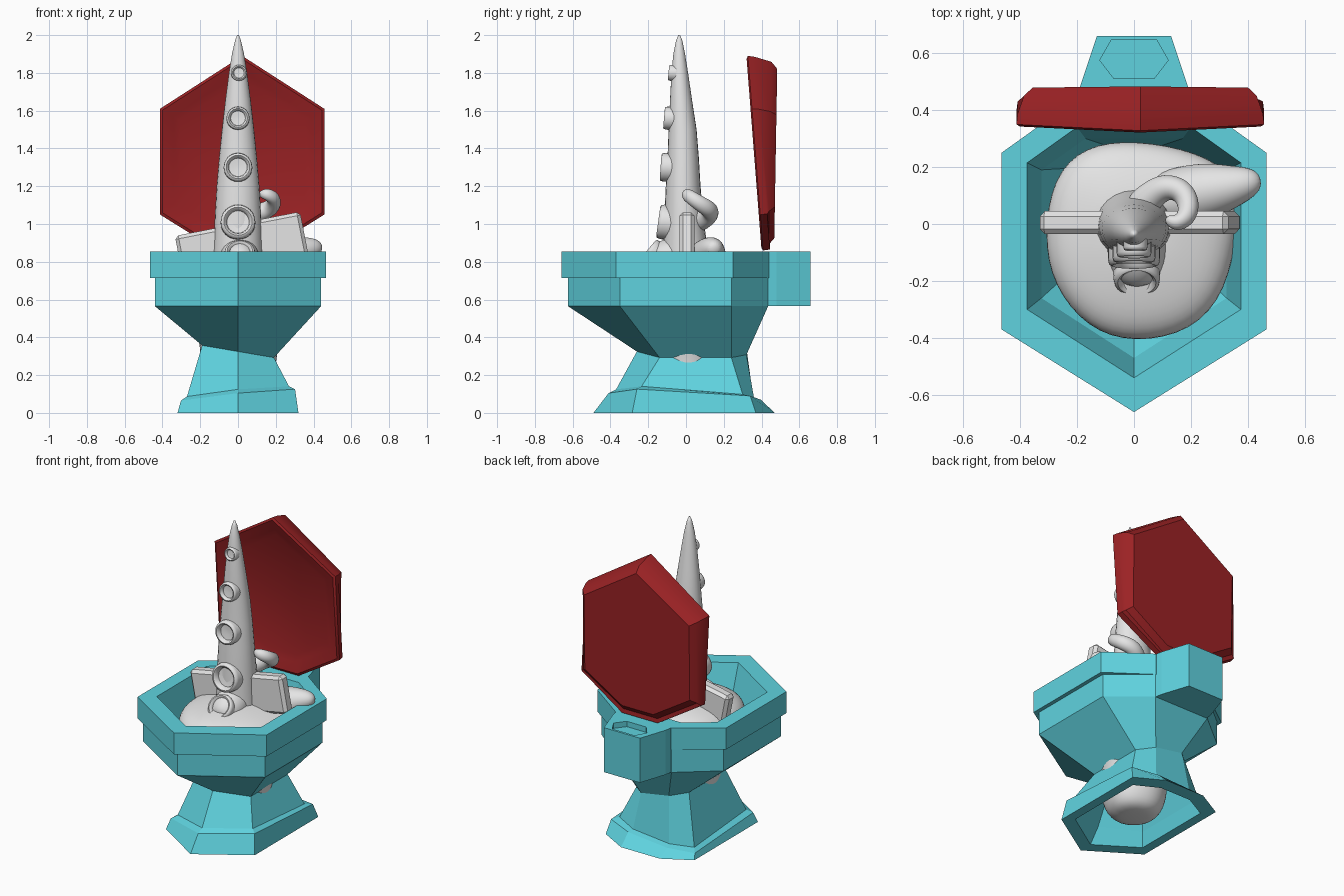
import bpy, bmesh, math
from mathutils import Vector, Matrix

cube = bpy.data.objects.get("Cube")
if cube:
    bpy.data.objects.remove(cube)


def material(name, rgb):
    m = bpy.data.materials.new(name)
    m.use_nodes = True
    m.diffuse_color = (*rgb, 1)
    m.node_tree.nodes["Principled BSDF"].inputs["Base Color"].default_value = (*rgb, 1)
    return m


TEAL = material("teal ceramic", (0.115, 0.65, 0.74))
RED = material("dark red", (0.33, 0.016, 0.018))
GREY = material("pale grey", (0.78, 0.78, 0.78))


def finish(bm, name, mat, smooth=None, subsurf=0):
    bmesh.ops.recalc_face_normals(bm, faces=bm.faces)
    mesh = bpy.data.meshes.new(name)
    bm.to_mesh(mesh)
    bm.free()
    mesh.materials.append(mat)
    ob = bpy.data.objects.new(name, mesh)
    bpy.context.collection.objects.link(ob)
    if subsurf:
        mod = ob.modifiers.new("smooth", "SUBSURF")
        mod.levels = mod.render_levels = subsurf
    if smooth:
        bpy.ops.object.select_all(action="DESELECT")
        ob.select_set(True)
        bpy.context.view_layer.objects.active = ob
        bpy.ops.object.shade_smooth_by_angle(angle=math.radians(smooth))
    return ob


def loft(name, loops, mat, closed=False, **kw):
    """Skin equal-length loops; cap the ends or join last to first."""
    bm = bmesh.new()
    rows = [[bm.verts.new(p) for p in loop] for loop in loops]
    pairs = list(zip(rows, rows[1:])) + ([(rows[-1], rows[0])] if closed else [])
    n = len(rows[0])
    for a, b in pairs:
        for i in range(n):
            j = (i + 1) % n
            bm.faces.new((a[i], a[j], b[j], b[i]))
    if not closed:
        bm.faces.new(rows[0])
        bm.faces.new(rows[-1])
    return finish(bm, name, mat, **kw)


def hexring(front, side, yf, yb, bx, back, z, tilt=0.0, dip=0.0):
    """Pointed-front, blunt-back outline; z may lean sideways and fore-aft."""
    half = [(side, yf), (side, yb), (bx, back)]
    pts = [(0, front)] + half + [(-x, y) for x, y in reversed(half)]
    return [(x, y, z + tilt * x + dip * y) for x, y in pts]


def circle(c, rx, ry, n=24):
    return [(c[0] + rx * math.cos(t), c[1] + ry * math.sin(t), c[2])
            for t in (2 * math.pi * i / n for i in range(n))]


def tube(name, path, radii, n=14):
    """Tapered round tube along a smoothed path."""
    path = [Vector(p) for p in path]
    loops = []
    for i, p in enumerate(path):
        d = path[min(i + 1, len(path) - 1)] - path[max(i - 1, 0)]
        q = d.to_track_quat("Z", "Y")
        loops.append([p + q @ Vector(v) for v in circle((0, 0, 0), radii[i], radii[i], n)])
    return loft(name, loops, GREY, smooth=80, subsurf=2)


# Bowl: tapered shell, band and overhanging rim
rim = (-0.66, 0.465, -0.37, 0.25, 0.2, 0.44)
band = (-0.625, 0.44, -0.35, 0.24, 0.2, 0.435)
waist = (-0.26, 0.19, -0.14, 0.24, 0.1, 0.32)
waist_in = (-0.21, 0.16, -0.11, 0.2, 0.08, 0.27)
loft("bowl", [
    hexring(*waist, 0.325, -0.17),
    hexring(*band, 0.565),
    hexring(*band, 0.715),
    hexring(*rim, 0.715),
    hexring(*rim, 0.855),
    hexring(-0.54, 0.375, -0.3, 0.215, 0.2, 0.34, 0.855),
    hexring(-0.47, 0.325, -0.26, 0.19, 0.17, 0.3, 0.64),
    hexring(*waist_in, 0.36, -0.17),
], TEAL, closed=True)

# Pedestal: hollow leaning foot with a flared base
foot = (-0.37, 0.27, -0.235, 0.3, 0.13, 0.36)
base = (-0.49, 0.32, -0.285, 0.37, 0.14, 0.47)
base_in = (-0.4, 0.26, -0.23, 0.3, 0.11, 0.38)
loft("pedestal", [
    hexring(*waist, 0.325, -0.17),
    hexring(*foot, 0.095, 0.1, -0.08),
    hexring(-0.41, 0.302, -0.26, 0.34, 0.14, 0.395, 0.08, 0.1, -0.06),
    hexring(*base, 0),
    hexring(*base_in, 0),
    hexring(-0.33, 0.24, -0.21, 0.27, 0.11, 0.33, 0.09),
    hexring(*waist_in, 0.325, -0.17),
], TEAL, closed=True)

# Hinge block behind the bowl, with a six-sided pocket in its top
bm = bmesh.new()
plan = [(0.2, 0.42), (0.19, 0.48), (0.13, 0.66), (-0.13, 0.66), (-0.19, 0.48), (-0.2, 0.42)]
pocket = [(0.07, 0.51), (0.12, 0.575), (0.08, 0.645), (-0.08, 0.645), (-0.12, 0.575), (-0.07, 0.51)]
rows = [[bm.verts.new((x, y, z)) for x, y in p]
        for p, z in ((plan, 0.565), (plan, 0.855), (pocket, 0.855), (pocket, 0.82))]
for a, b in zip(rows, rows[1:]):
    for i in range(6):
        bm.faces.new((a[i], a[i - 1], b[i - 1], b[i]))
bm.faces.new(rows[0])
bm.faces.new(rows[-1])
finish(bm, "hinge_block", TEAL)

# Raised lid: leaning hexagon, dished in front and bevelled at the back
half = [(0.435, 0.25), (0.435, -0.31), (0.13, -0.5)]
lid_plan = [(0, 0.53)] + half + [(-x, z) for x, z in reversed(half)]


def lid_ring(scale, depth=0.0, back=None):
    out = []
    for x, z in lid_plan:
        h = 1.36 + z * scale
        y = back + 0.015 * z if back else 0.4 - 0.078 * (h - 0.86) + depth
        out.append((0.022 + x * scale, y, h))
    return out


loft("lid", [
    lid_ring(0.76, 0.035), lid_ring(0.84, 0.02), lid_ring(0.97), lid_ring(1.0, 0.008),
    lid_ring(0.99, 0.045), lid_ring(0.94, back=0.445), lid_ring(0.87, back=0.475),
], RED, smooth=30)

# Soft body filling the bowl and bulging down through the foot
outline = [(0, -0.41), (0.2, -0.37), (0.32, -0.23), (0.36, 0.0), (0.36, 0.16), (0.22, 0.25),
           (0, 0.29), (-0.17, 0.27), (-0.28, 0.16), (-0.31, -0.04), (-0.28, -0.21), (-0.16, -0.36)]


def body_ring(scale, z, roundness=0.0, r=0.2):
    out = []
    for x, y in outline:
        d = Vector((x, y)).normalized() * r
        p = Vector((x, y)) * scale * (1 - roundness) + d * roundness
        out.append((p.x, p.y, z))
    return out


loft("body", [
    body_ring(1, 0.01, 1, 0.08), body_ring(1, 0.03, 1, 0.16), body_ring(1, 0.14, 1, 0.205),
    body_ring(1, 0.3, 1, 0.205), body_ring(0.8, 0.5, 0.3), body_ring(1.0, 0.65),
    body_ring(1.05, 0.73), body_ring(0.9, 0.79), body_ring(0.6, 0.82), body_ring(0.3, 0.84),
], GREY, smooth=80, subsurf=2)

# Main upright tentacle: height, centre y, half width, half depth
spine = [(0.72, 0.0, 0.14, 0.13), (0.9, -0.005, 0.128, 0.115), (1.05, -0.012, 0.122, 0.102),
         (1.2, -0.015, 0.113, 0.092), (1.35, -0.015, 0.1, 0.083), (1.5, -0.018, 0.085, 0.074),
         (1.65, -0.026, 0.068, 0.059), (1.8, -0.033, 0.048, 0.044), (1.9, -0.036, 0.032, 0.031),
         (1.97, -0.036, 0.016, 0.017), (2.0, -0.036, 0.005, 0.005)]
loft("main_tentacle", [circle((0, y, z), a, b) for z, y, a, b in spine], GREY, smooth=80)

# Suckers: ringed cups facing forward
cup = [(1.0, -0.6), (1.0, 0.1), (0.95, 0.3), (0.82, 0.35), (0.7, 0.25), (0.64, 0.0), (0.2, -0.05)]
for i, (x, y, z, r, tilt) in enumerate([
        (0.005, -0.078, 1.8, 0.042, 5), (0, -0.095, 1.56, 0.061, 5), (0, -0.108, 1.3, 0.076, 4),
        (0, -0.115, 1.01, 0.092, 8), (0.01, -0.185, 0.84, 0.082, 40)]):
    ob = loft(f"sucker_{i + 1}", [circle((0, 0, h * r), k * r, k * r) for k, h in cup],
              GREY, smooth=60)
    ob.matrix_world = (Matrix.Translation((x, y, z))
                       @ Matrix.Rotation(math.radians(90 - tilt), 4, "X"))

# Swelling that carries the lowest sucker
tube("front_swelling", [(0.0, 0.0, 0.84), (0.01, -0.08, 0.82), (0.01, -0.15, 0.8), (0.01, -0.21, 0.77)],
     [0.1, 0.11, 0.1, 0.06])

# Curled small tentacle and the limp one lying over the rim
tube("curled_tentacle", [(0.0, 0.04, 1.0), (0.06, 0.1, 1.03), (0.11, 0.135, 1.06), (0.17, 0.12, 1.08),
                         (0.195, 0.07, 1.11), (0.185, 0.02, 1.145), (0.145, -0.002, 1.16),
                         (0.11, 0.02, 1.16)],
     [0.06, 0.055, 0.05, 0.047, 0.042, 0.038, 0.032, 0.014])
tube("limp_tentacle", [(0.06, 0.07, 0.78), (0.18, 0.1, 0.8), (0.28, 0.12, 0.835), (0.36, 0.135, 0.865),
                       (0.42, 0.15, 0.875), (0.445, 0.155, 0.87)],
     [0.1, 0.11, 0.1, 0.072, 0.05, 0.02])

# Tilted plank pierced by the tentacle
bm = bmesh.new()
bmesh.ops.create_cube(bm, size=1)
bmesh.ops.scale(bm, verts=bm.verts, vec=(0.675, 0.08, 0.24))
bmesh.ops.bevel(bm, geom=bm.edges[:], offset=0.018, segments=1, affect="EDGES")
plank = finish(bm, "plank", GREY)
plank.matrix_world = Matrix.Translation((0.02, 0.005, 0.883)) @ Matrix.Rotation(math.radians(-11), 4, "Y")
